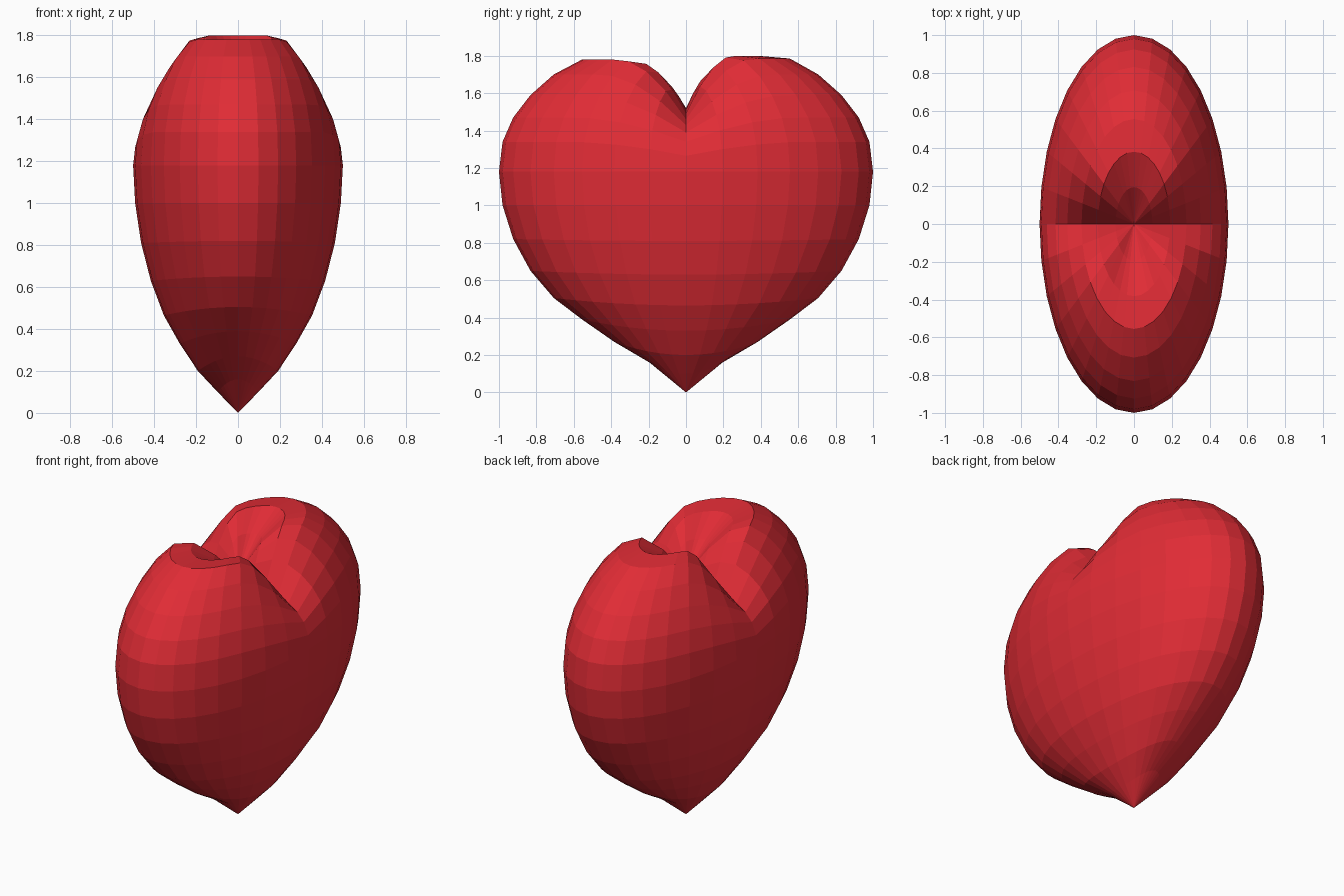
import bpy, math

if "Cube" in bpy.data.objects:
    bpy.data.objects.remove(bpy.data.objects["Cube"])

# Ring heights from bottom tip to top notch: along each lobe (y) and along the crease (x)
BACK = [0, .16, .27, .39, .505, .65, .82, 1.0, 1.18, 1.34, 1.47, 1.59, 1.70, 1.785, 1.80, 1.70, 1.52]
FRONT = BACK[:13] + [1.78, 1.765, 1.665, 1.52]
CREASE = [0, .10, .20, .33, .465, .63, .81, 1.0, 1.18, 1.265, 1.34, 1.39, 1.43, 1.46, 1.49, 1.51, 1.52]
# Lobe influence per 11.25 degree step away from the crease
RISE = [0, .47, .80, .97, 1, 1, 1, 1, 1]

# Heart body: a sphere reshaped ring by ring
bpy.ops.mesh.primitive_uv_sphere_add(segments=32, ring_count=16, radius=1)
heart = bpy.context.object
heart.name = "heart"
for v in heart.data.vertices:
    x, y, z = v.co
    ring = round(math.acos(max(-1, min(1, -z))) / (math.pi / 16))
    step = round(math.atan2(abs(y), abs(x)) / (math.pi / 16))
    lobe = BACK if y > 0 else FRONT
    w = RISE[step] if ring > 8 else math.sin(step * math.pi / 16) ** 2
    v.co = (x * 0.5, y, CREASE[ring] + (lobe[ring] - CREASE[ring]) * w)

# Red material
red = bpy.data.materials.new("red")
red.diffuse_color = (0.75, 0.025, 0.036, 1)
red.use_nodes = True
red.node_tree.nodes["Principled BSDF"].inputs["Base Color"].default_value = red.diffuse_color
heart.data.materials.append(red)
bpy.ops.object.shade_flat()
